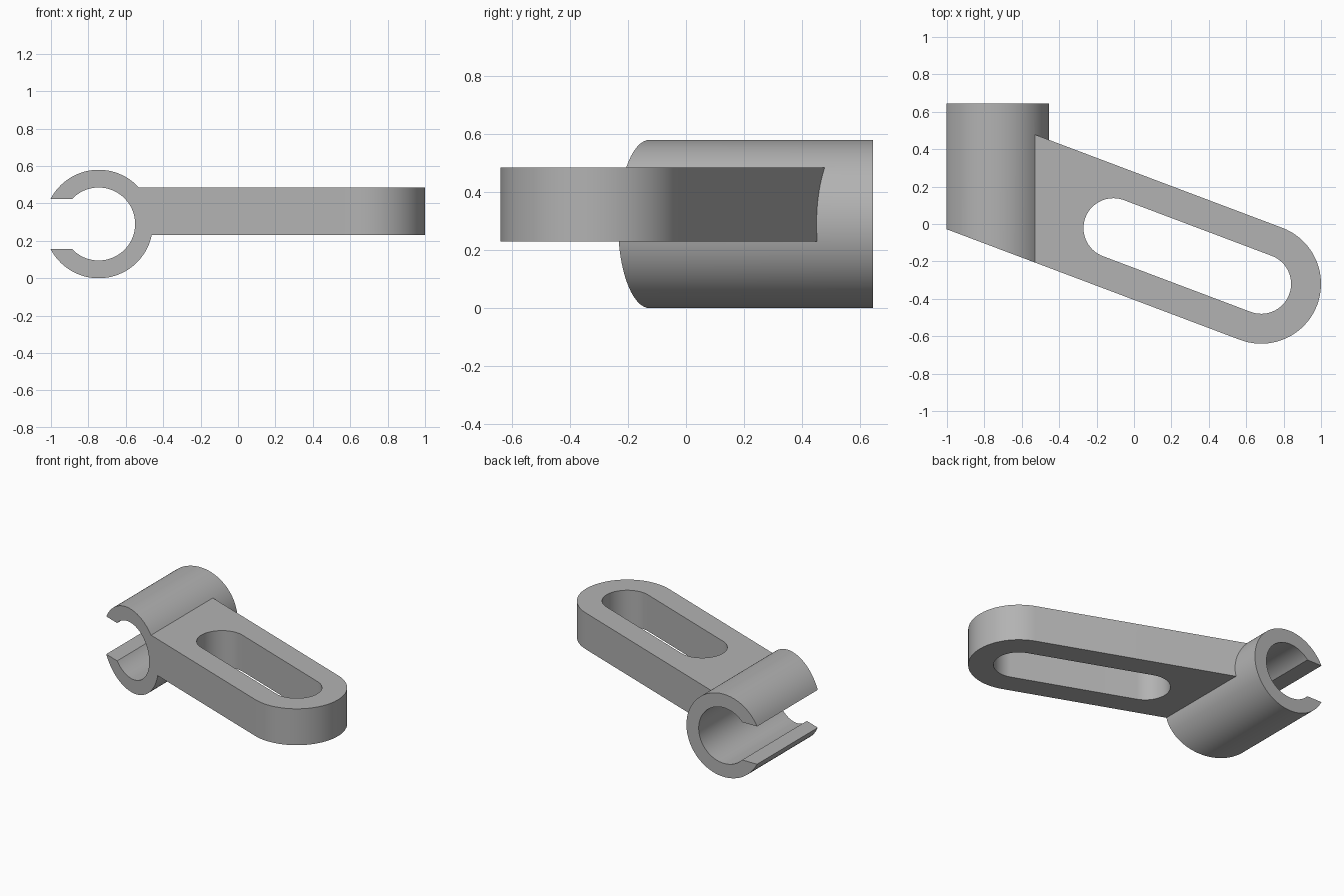
import bpy
from math import asin, atan, cos, sin, pi
from mathutils import Vector

cube = bpy.data.objects.get("Cube")
if cube:
    bpy.data.objects.remove(cube, do_unlink=True)

# Main dimensions
RING_X, RING_Z = -0.745, 0.29
R_OUT, R_IN, GAP = 0.29, 0.195, 0.1325
BACK_Y = 0.645
ARM_LOW, ARM_HIGH = 0.23, 0.485
SLOPE = 0.377
TILT = -atan(SLOPE)
END = Vector((0.68, -0.32))
SLOT_START = Vector((-0.11, END.y + SLOPE * 0.79))
ARM_R, SLOT_R = 0.32, 0.16

grey = bpy.data.materials.new("plain grey")
grey.use_nodes = True
colour = (0.45, 0.45, 0.45, 1)
grey.diffuse_color = colour
grey.node_tree.nodes["Principled BSDF"].inputs["Base Color"].default_value = colour


def arc(centre, radius, start, stop, steps=40):
    """Points along an arc, both ends included."""
    angles = [start + (stop - start) * i / steps for i in range(steps + 1)]
    return [Vector((centre[0] + radius * cos(a), centre[1] + radius * sin(a))) for a in angles]


def prism(name, lower, upper):
    """Solid joining two matching closed outlines."""
    n = len(lower)
    sides = [(i, (i + 1) % n, n + (i + 1) % n, n + i) for i in range(n)]
    caps = [tuple(reversed(range(n))), tuple(range(n, 2 * n))]
    mesh = bpy.data.meshes.new(name)
    mesh.from_pydata(lower + upper, [], sides + caps)
    mesh.materials.append(grey)
    obj = bpy.data.objects.new(name, mesh)
    bpy.context.collection.objects.link(obj)
    return obj


def plate(name, outline, low, high):
    return prism(name, [(p.x, p.y, low) for p in outline], [(p.x, p.y, high) for p in outline])


def combine(obj, tool, operation):
    """Apply a boolean and discard the tool."""
    mod = obj.modifiers.new(operation, 'BOOLEAN')
    mod.operation, mod.solver, mod.object = operation, 'EXACT', tool
    bpy.context.view_layer.objects.active = obj
    bpy.ops.object.modifier_apply(modifier=mod.name)
    bpy.data.objects.remove(tool, do_unlink=True)


# Slanted front line shared by the arm and the clamp
side = Vector((cos(TILT + pi / 2), sin(TILT + pi / 2)))
near, far = END - side * ARM_R, END + side * ARM_R


def along(point, x):
    return Vector((x, point.y + SLOPE * (point.x - x)))


# Arm with a rounded tip, its root buried in the clamp wall
root = RING_X + R_IN + 0.008
outline = [along(far, root), along(near, root)]
outline += arc(END, ARM_R, TILT - pi / 2, TILT + pi / 2)
bracket = plate("slotted_arm_bracket", outline, ARM_LOW, ARM_HIGH)

# Long adjustment slot
slot = arc(END, SLOT_R, TILT - pi / 2, TILT + pi / 2)
slot += arc(SLOT_START, SLOT_R, TILT + pi / 2, TILT + 3 * pi / 2)
combine(bracket, plate("slot_cutter", slot, ARM_LOW - 0.1, ARM_HIGH + 0.1), 'DIFFERENCE')

# Open clamp ring, bevelled at the front to follow the arm
a_out, a_in = pi - asin(GAP / R_OUT), pi - asin(GAP / R_IN)
centre = (RING_X, RING_Z)
ring = arc(centre, R_OUT, -a_out, a_out, 80) + arc(centre, R_IN, a_in, -a_in, 80)
clamp = prism("clamp_ring",
              [(p.x, along(near, p.x).y, p.y) for p in ring],
              [(p.x, BACK_Y, p.y) for p in ring])
combine(bracket, clamp, 'UNION')

# Smooth curves with crisp edges
bpy.ops.object.select_all(action='DESELECT')
bracket.select_set(True)
bpy.context.view_layer.objects.active = bracket
bpy.ops.object.shade_smooth_by_angle(angle=pi / 6)
